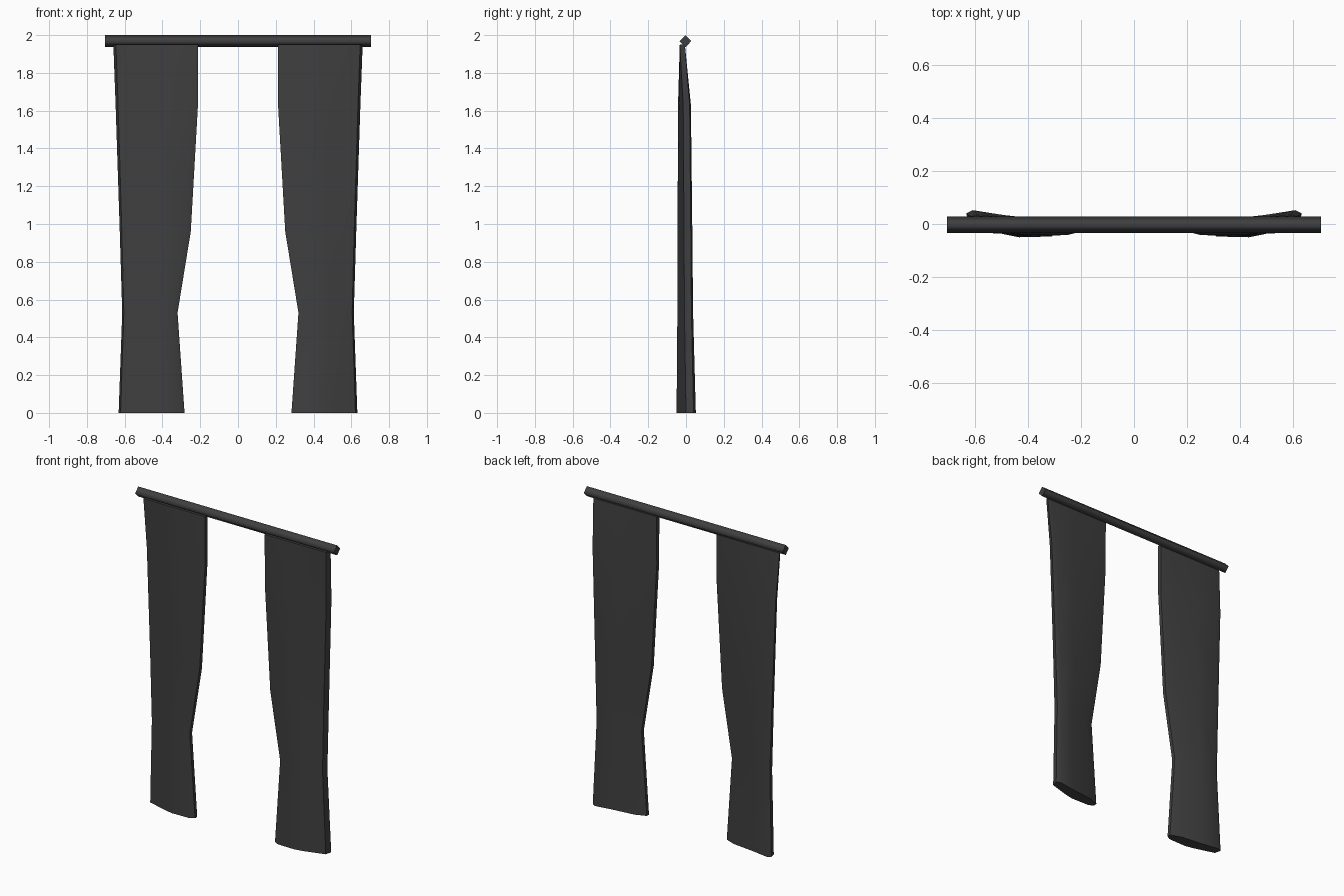
import bpy
import bmesh
import math

cube = bpy.data.objects.get("Cube")
if cube:
    bpy.data.objects.remove(cube, do_unlink=True)

cloth = bpy.data.materials.new("charcoal_grey")
cloth.use_nodes = True
colour = (0.05, 0.05, 0.05, 1)
cloth.diffuse_color = colour
cloth.node_tree.nodes["Principled BSDF"].inputs["Base Color"].default_value = colour


def loft(name, rings, smooth_angle):
    """Skin closed rings of points, cap both ends, keep the cap rims sharp."""
    bm = bmesh.new()
    loops = [[bm.verts.new(p) for p in ring] for ring in rings]
    n = len(loops[0])
    for a, b in zip(loops, loops[1:]):
        for i in range(n):
            j = (i + 1) % n
            bm.faces.new((a[i], a[j], b[j], b[i]))
    caps = [bm.faces.new(loops[0]), bm.faces.new(loops[-1])]
    bmesh.ops.recalc_face_normals(bm, faces=bm.faces)
    for f in bm.faces:
        f.smooth = f not in caps
    for e in bm.edges:
        rim = any(f in caps for f in e.link_faces)
        e.smooth = not rim and e.calc_face_angle(0) < smooth_angle
    mesh = bpy.data.meshes.new(name)
    bm.to_mesh(mesh)
    bm.free()
    mesh.materials.append(cloth)
    obj = bpy.data.objects.new(name, mesh)
    bpy.context.collection.objects.link(obj)
    return obj


# Rod: a softly shaded square bar standing on its edge
def rod_ring(x):
    return [(x, -0.003 + 0.031 * math.cos(k * math.pi / 2),
             1.968 + 0.032 * math.sin(k * math.pi / 2)) for k in range(4)]


loft("curtain_rod", [rod_ring(-0.704), rod_ring(0.704)], math.pi)

# Curtain section at the hem: (fraction from inner to outer edge, depth)
front = [(0, -0.03), (0.08, -0.047), (0.43, -0.05), (0.6, -0.038), (0.97, 0.0)]
back = [(1, 0.04), (0.93, 0.052), (0.6, 0.034), (0.2, 0.018), (0, -0.008)]

# Heights: (z, inner x, outer x, amount of hem shape, against the flat top)
levels = [(0, 0.283, 0.632, 1), (0.53, 0.32, 0.613, 0.75),
          (0.96, 0.25, 0.626, 0.68), (1.63, 0.212, 0.648, 0.55),
          (1.95, 0.212, 0.66, 0)]


def curtain_ring(side, z, inner, outer, amount):
    ring = []
    for points, flat in ((front, -0.033), (back, -0.006)):
        for u, y in points:
            x = inner + (outer - inner) * u
            ring.append((side * x, flat + (y - flat) * amount, z))
    return ring


for side, label in ((1, "left"), (-1, "right")):
    loft(label + "_curtain", [curtain_ring(side, *lv) for lv in levels],
         math.radians(50))
